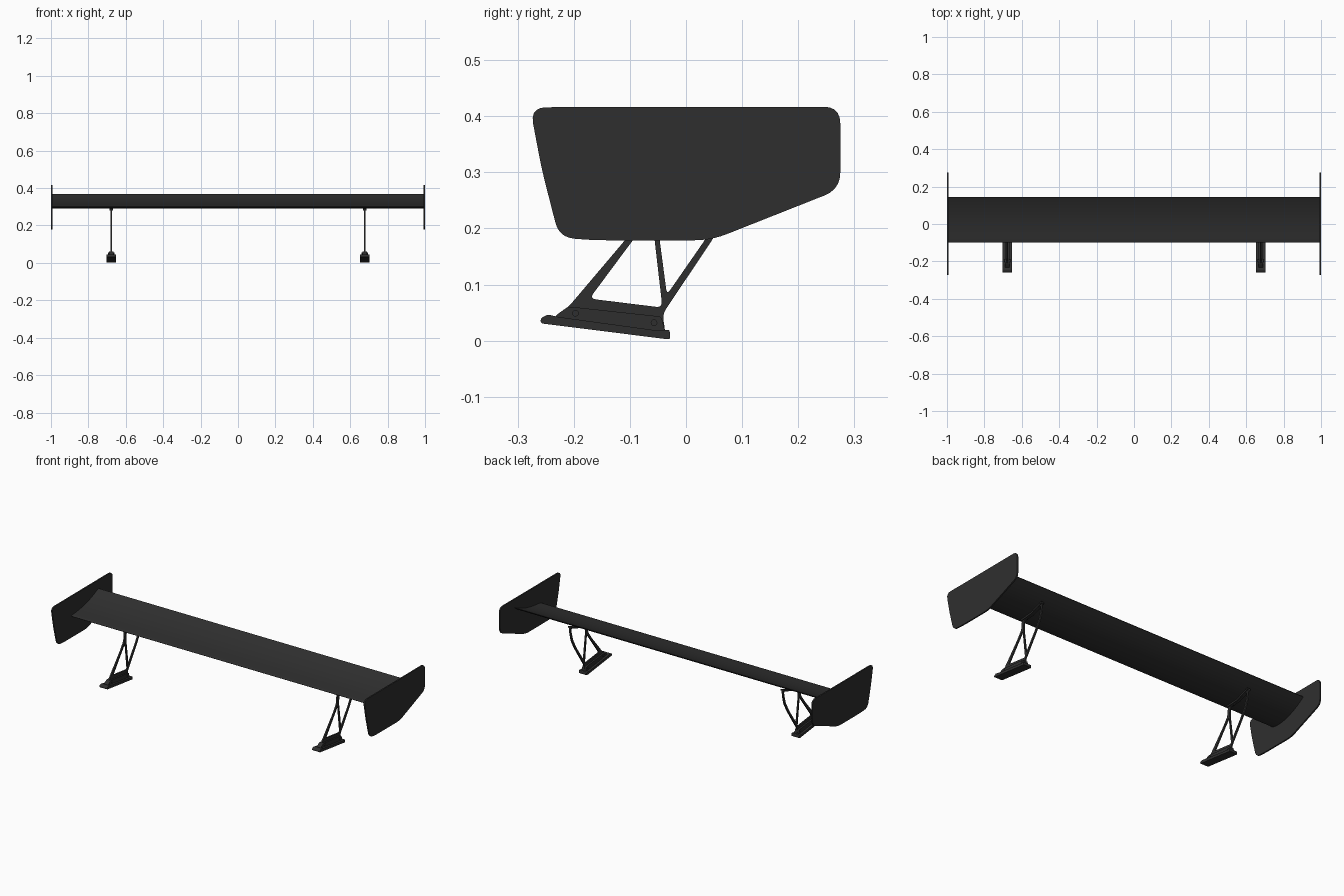
import bpy, math
from mathutils import Matrix, Vector

if "Cube" in bpy.data.objects:
    bpy.data.objects.remove(bpy.data.objects["Cube"])

black = bpy.data.materials.new("matt black")
black.diffuse_color = (0.028, 0.028, 0.028, 1)
black.use_nodes = True
black.node_tree.nodes["Principled BSDF"].inputs["Base Color"].default_value = black.diffuse_color

# Side profiles are drawn as (y, z) and extruded along x
SIDE = Matrix(((0, 0, 1, 0), (1, 0, 0, 0), (0, 1, 0, 0), (0, 0, 0, 1)))


def rounded(points, radius, steps=5):
    """Replace every corner with a small arc."""
    out = []
    for i, p in enumerate(points):
        p = Vector(p)
        a, b = Vector(points[i - 1]) - p, Vector(points[(i + 1) % len(points)]) - p
        r = min(radius, a.length * 0.45, b.length * 0.45)
        s, e = p + a.normalized() * r, p + b.normalized() * r
        for k in range(steps + 1):
            t = k / steps
            out.append(s * (1 - t) ** 2 + p * 2 * t * (1 - t) + e * t * t)
    return out


def extrude(name, loops, width, x):
    """Extrude an outline (with optional holes) to a plate centred on x."""
    curve = bpy.data.curves.new(name, 'CURVE')
    curve.dimensions = '2D'
    curve.fill_mode = 'BOTH'
    curve.extrude = width / 2
    for loop in loops:
        spline = curve.splines.new('POLY')
        spline.points.add(len(loop) - 1)
        for pt, co in zip(spline.points, loop):
            pt.co = (co[0], co[1], 0, 1)
        spline.use_cyclic_u = True
    temp = bpy.data.objects.new(name + "_outline", curve)
    bpy.context.collection.objects.link(temp)
    mesh = bpy.data.meshes.new_from_object(
        temp.evaluated_get(bpy.context.evaluated_depsgraph_get()))
    bpy.data.objects.remove(temp)
    mesh.transform(Matrix.Translation((x, 0, 0)) @ SIDE)
    return finish(name, mesh)


def finish(name, mesh):
    mesh.name = name
    mesh.materials.clear()
    mesh.materials.append(black)
    obj = bpy.data.objects.new(name, mesh)
    bpy.context.collection.objects.link(obj)
    bpy.ops.object.select_all(action='DESELECT')
    obj.select_set(True)
    bpy.context.view_layer.objects.active = obj
    # Weld caps to walls so smoothing and normals are consistent
    bpy.ops.object.mode_set(mode='EDIT')
    bpy.ops.mesh.select_all(action='SELECT')
    bpy.ops.mesh.remove_doubles(threshold=0.00005)
    bpy.ops.mesh.normals_make_consistent(inside=False)
    bpy.ops.object.mode_set(mode='OBJECT')
    bpy.ops.object.shade_smooth_by_angle(angle=math.radians(35))
    return obj


# Main wing: upswept section with hollow top, thin trailing edge
def section(n=24):
    top, bottom = [], []
    for i in range(n + 1):
        t = (1 - math.cos(math.pi * i / n)) / 2
        y = -0.1 + 0.245 * t
        camber = 0.302 - 0.020 * t + 0.086 * t * t
        half = 0.026 * (math.sqrt(t) * (1 - t)) + 0.0015 * t
        top.append((y, camber + half))
        bottom.append((y, camber - half))
    return top + bottom[:0:-1]


extrude("wing", [section()], 1.986, 0)

end_outline = rounded([(-0.278, 0.416), (-0.257, 0.305), (-0.226, 0.184),
                       (-0.165, 0.179), (0.045, 0.179), (0.275, 0.27),
                       (0.275, 0.417)], 0.03)

# Mount plate: outline and the two openings between the legs
mount_outline = rounded([(-0.235, 0.04), (-0.208, 0.062), (-0.108, 0.18),
                         (-0.072, 0.23), (-0.066, 0.288), (0.01, 0.296),
                         (0.092, 0.326), (0.090, 0.285), (0.076, 0.232),
                         (0.047, 0.18), (-0.042, 0.047), (-0.036, 0.012)], 0.012)
front_opening = rounded([(-0.172, 0.075), (-0.042, 0.059), (-0.056, 0.18),
                         (-0.061, 0.222), (-0.094, 0.18)], 0.012)
rear_opening = rounded([(-0.034, 0.082), (0.034, 0.18), (0.064, 0.235),
                        (0.079, 0.285), (0.080, 0.309), (0.01, 0.284),
                        (-0.050, 0.276), (-0.054, 0.23), (-0.047, 0.18)], 0.01)

# Flange hugging the underside of the wing
flange = [(-0.066, 0.280), (0.01, 0.286), (0.092, 0.315),
          (0.092, 0.324), (0.01, 0.295), (-0.066, 0.289)]

# Foot with raised lips, and the clamp standing on it
foot = rounded([(-0.259, 0.031), (-0.259, 0.040), (-0.246, 0.047),
                (-0.232, 0.043), (-0.05, 0.018), (-0.029, 0.020),
                (-0.028, 0.002)], 0.005, 3)
clamp = rounded([(-0.238, 0.035), (-0.232, 0.045), (-0.210, 0.061),
                 (-0.044, 0.043), (-0.036, 0.012)], 0.006, 3)

for side, tag in ((-1, "left"), (1, "right")):
    extrude("end_plate_" + tag, [end_outline], 0.008, side * 0.996)
    x = side * 0.678
    extrude("mount_" + tag, [mount_outline, front_opening, rear_opening], 0.008, x)
    extrude("flange_" + tag, [flange], 0.02, x)
    extrude("foot_" + tag, [foot], 0.05, x)
    extrude("clamp_" + tag, [clamp], 0.026, x)
    # Through bolts in the clamp
    for n, (y, z) in enumerate(((-0.197, 0.049), (-0.057, 0.032))):
        ring = [(y + 0.006 * math.cos(a * math.pi / 6),
                 z + 0.006 * math.sin(a * math.pi / 6)) for a in range(12)]
        extrude(f"bolt_{tag}_{n + 1}", [ring], 0.034, x)
